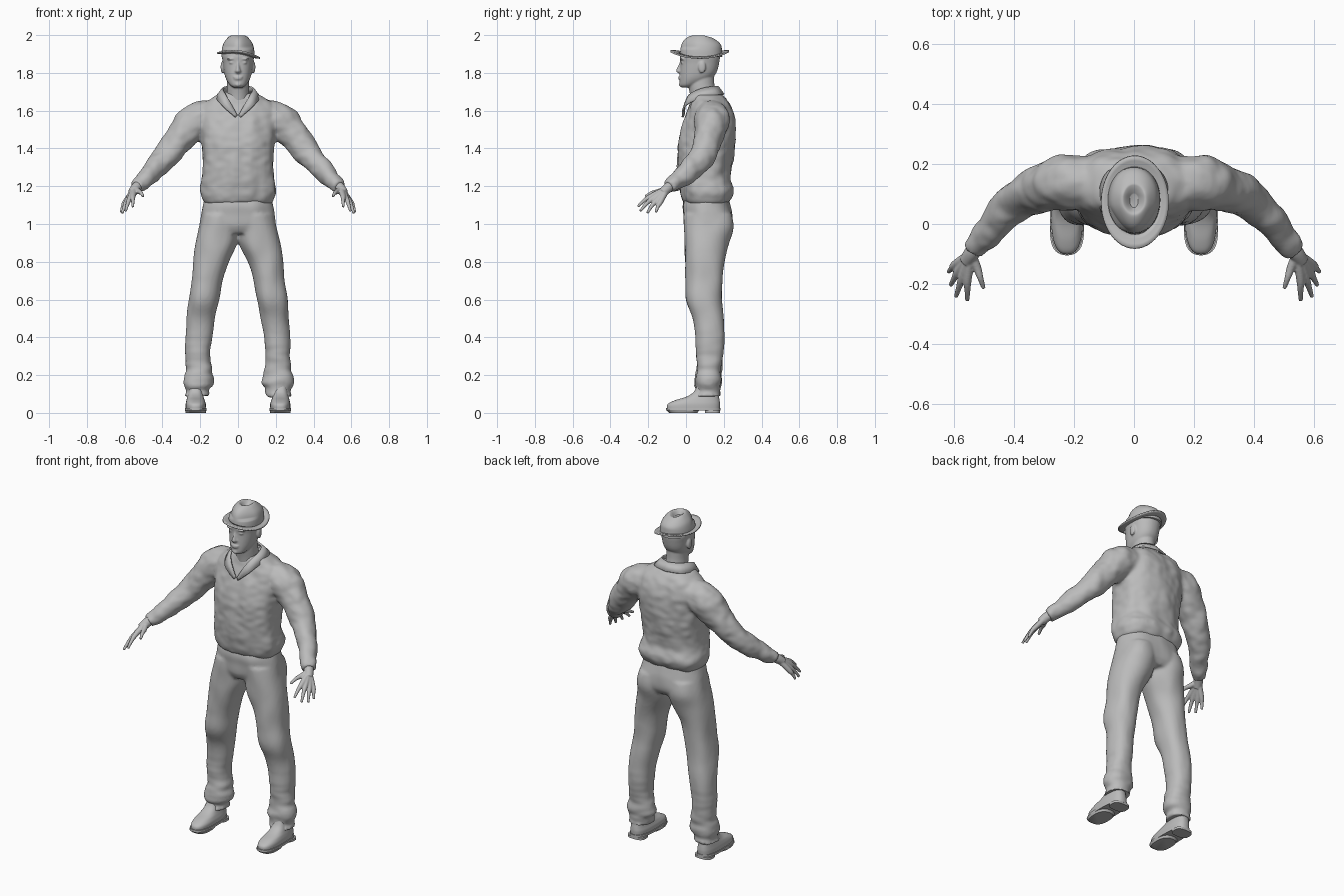
import bpy, bmesh, math
from mathutils import Vector, Matrix, noise

if "Cube" in bpy.data.objects:
    bpy.data.objects.remove(bpy.data.objects["Cube"])

clay = bpy.data.materials.new("plain_grey")
clay.use_nodes = True
GREY = (0.5, 0.5, 0.5, 1)
clay.diffuse_color = GREY
clay.node_tree.nodes["Principled BSDF"].inputs["Base Color"].default_value = GREY


def spline(rows, k=5):
    """Smooth rows of numbers with a Catmull-Rom curve."""
    out = []
    for i in range(len(rows) - 1):
        quad = zip(rows[max(i - 1, 0)], rows[i], rows[i + 1], rows[min(i + 2, len(rows) - 1)])
        quad = list(quad)
        for s in range(k):
            t = s / k
            out.append([b + t * (c - a + t * (2*a - 5*b + 4*c - d + t * (3*b - a - 3*c + d))) / 2
                        for a, b, c, d in quad])
    return out + [list(rows[-1])]


def skin_rings(bm, rings):
    """Bridge rings of points and cap both ends."""
    vs = [[bm.verts.new(p) for p in r] for r in rings]
    n = len(vs[0])
    for a, b in zip(vs, vs[1:]):
        for i in range(n):
            bm.faces.new((a[i], a[(i + 1) % n], b[(i + 1) % n], b[i]))
    bm.faces.new(vs[0])
    bm.faces.new(vs[-1])


def spow(v, p):
    return math.copysign(abs(v) ** (2 / p), v)


def loft(bm, rows, side=1, p=2.4, n=40, k=5):
    """Stack level outlines given as (z, x0, x1, y0, y1)."""
    rings = []
    for z, x0, x1, y0, y1 in spline(rows, k):
        ring = []
        for i in range(n):
            a = math.tau * i / n
            ring.append((side * ((x0 + x1) / 2 + (x1 - x0) / 2 * spow(math.cos(a), p)),
                         (y0 + y1) / 2 + (y1 - y0) / 2 * spow(math.sin(a), p), z))
        rings.append(ring)
    skin_rings(bm, rings)


def centred(rows):
    return [(z, -w, w, y0, y1) for z, w, y0, y1 in rows]


def tube(bm, pts, side=1, n=20):
    """Round limb through points (x, y, z, radius)."""
    path = spline(pts)
    rings = []
    for i, (x, y, z, r) in enumerate(path):
        t = Vector(path[min(i + 1, len(path) - 1)][:3]) - Vector(path[max(i - 1, 0)][:3])
        u = t.cross(Vector((0, 0, 1))).normalized()
        v = t.cross(u).normalized()
        ring = [Vector((x, y, z)) + r * (u * math.cos(math.tau * j / n) + v * math.sin(math.tau * j / n))
                for j in range(n)]
        rings.append([(side * q.x, q.y, q.z) for q in ring])
    skin_rings(bm, rings)


def ball(bm, at, size):
    bmesh.ops.create_uvsphere(bm, u_segments=20, v_segments=12, radius=1,
                              matrix=Matrix.Translation(at) @ Matrix.Diagonal((*size, 1)))


def finish(bm, name, voxel=0, smooth=0, fold=None, solid=0):
    """Turn a bmesh into an object, optionally fused, relaxed and wrinkled."""
    bmesh.ops.recalc_face_normals(bm, faces=bm.faces)
    me = bpy.data.meshes.new(name)
    bm.to_mesh(me)
    bm.free()
    ob = bpy.data.objects.new(name, me)
    bpy.context.collection.objects.link(ob)
    if solid:
        m = ob.modifiers.new("thickness", "SOLIDIFY")
        m.thickness, m.offset = solid, 0
    if voxel:
        m = ob.modifiers.new("fuse", "REMESH")
        m.mode, m.voxel_size = "VOXEL", voxel
        m = ob.modifiers.new("relax", "SMOOTH")
        m.factor, m.iterations = 0.5, smooth
        bpy.context.view_layer.update()
        ev = ob.evaluated_get(bpy.context.evaluated_depsgraph_get())
        me = bpy.data.meshes.new_from_object(ev)
        ob.modifiers.clear()
        ob.data = me
    if fold:
        moves = [v.normal * fold(v.co) for v in me.vertices]
        for v, d in zip(me.vertices, moves):
            v.co += d
    me.materials.clear()
    me.materials.append(clay)
    bpy.ops.object.select_all(action="DESELECT")
    ob.select_set(True)
    bpy.context.view_layer.objects.active = ob
    bpy.ops.object.shade_smooth_by_angle(angle=math.radians(50))
    return ob


# Shirt: torso and sleeves fused, with soft vertical folds
bm = bmesh.new()
loft(bm, centred([(1.11, .175, -.01, .225), (1.14, .19, -.025, .245), (1.18, .2, -.03, .255),
                  (1.25, .187, -.04, .235), (1.35, .187, -.045, .25), (1.45, .195, -.04, .262),
                  (1.55, .2, -.012, .26), (1.62, .19, .015, .24), (1.665, .145, .03, .215),
                  (1.695, .08, .04, .18)]), p=2.5)
for s in (1, -1):
    tube(bm, [(.12, .14, 1.57, .08), (.215, .14, 1.55, .095), (.285, .125, 1.48, .083),
              (.37, .09, 1.37, .07), (.45, .02, 1.285, .058), (.51, -.055, 1.222, .045),
              (.538, -.09, 1.195, .038)], s)


def shirt_fold(p):
    return .009 * noise.noise(Vector((p.x * 14, p.y * 14, p.z * 5))) \
        + .004 * noise.noise(Vector((p.x * 20, p.y * 20, p.z * 28)))


finish(bm, "shirt", .01, 5, shirt_fold)

# Trousers: hips and two legs fused, bunched toward the hems
bm = bmesh.new()
loft(bm, centred([(1.16, .172, .0, .22), (1.1, .184, -.018, .235), (1.05, .194, -.014, .245),
                  (.99, .203, -.01, .245), (.95, .19, .01, .22)]))
LEG = [(1.05, .0, .19, -.01, .24), (.98, -.002, .207, -.012, .248), (.9, .004, .222, -.01, .225),
       (.8, .052, .236, -.005, .203), (.7, .083, .246, -.003, .195), (.6, .1, .262, .0, .192),
       (.5, .12, .272, .035, .2), (.4, .138, .277, .053, .202), (.3, .147, .277, .058, .195),
       (.22, .138, .28, .058, .187), (.16, .128, .294, .045, .187), (.125, .148, .28, .055, .178),
       (.09, .15, .284, .045, .187)]
for s in (1, -1):
    loft(bm, LEG, s, 2.2)


def leg_fold(p):
    low = max(0, 1 - p.z / .45)
    return .007 * noise.noise(Vector((p.x * 11, p.y * 11, p.z * 7))) \
        + .012 * low * noise.noise(Vector((p.x * 9, p.y * 9, p.z * 30)))


finish(bm, "trousers", .01, 4, leg_fold)

# Head: skull, neck and face fused
bm = bmesh.new()
loft(bm, centred([(1.58, .06, .035, .16), (1.68, .06, .022, .158), (1.74, .058, .012, .15),
                  (1.8, .058, .02, .15)]), p=2)
loft(bm, centred([(1.722, .022, -.022, .03), (1.735, .042, -.032, .06), (1.765, .062, -.033, .125),
                  (1.8, .073, -.032, .16), (1.85, .08, -.03, .175), (1.9, .084, -.03, .178),
                  (1.95, .06, .01, .15)]), p=2.2)
loft(bm, centred([(1.797, .012, -.04, .0), (1.808, .018, -.052, .0), (1.82, .013, -.05, .0),
                  (1.85, .008, -.036, .0), (1.875, .01, -.03, .0)]), p=2, n=16)
for at, size in [((0, -.03, 1.778), (.026, .011, .005)), ((0, -.03, 1.768), (.022, .011, .006)),
                 ((0, -.026, 1.738), (.018, .012, .012))]:
    ball(bm, at, size)
for s in (1, -1):
    ball(bm, (s * .034, -.018, 1.874), (.026, .016, .007))
    ball(bm, (s * .033, -.016, 1.854), (.014, .014, .007))
    ball(bm, (s * .083, .085, 1.83), (.009, .02, .032))
finish(bm, "head", .005, 2)

# Collar: folded band running down to the neck opening
TOP = [(0, .168, 1.728), (.06, .14, 1.726), (.08, .08, 1.715), (.065, .02, 1.685),
       (.036, -.004, 1.635), (.004, -.012, 1.575)]
LOW = [(0, .2, 1.685), (.085, .175, 1.685), (.115, .1, 1.672), (.1, .025, 1.645),
       (.072, -.012, 1.615), (.014, -.018, 1.565)]
bm = bmesh.new()
for s in (1, -1):
    edges = [[bm.verts.new((s * x, y, z)) for x, y, z in spline(e, 4)] for e in (TOP, LOW)]
    for i in range(len(edges[0]) - 1):
        bm.faces.new((edges[0][i], edges[0][i + 1], edges[1][i + 1], edges[1][i]))
bmesh.ops.remove_doubles(bm, verts=bm.verts, dist=.001)
finish(bm, "collar", solid=.01)

# Hands: each digit runs from wrist through knuckle to tip
DIGITS = [((.556, -.182, 1.148), (.557, -.256, 1.092)), ((.572, -.172, 1.138), (.595, -.243, 1.068)),
          ((.586, -.155, 1.125), (.613, -.205, 1.058)), ((.597, -.135, 1.117), (.62, -.16, 1.062)),
          ((.525, -.145, 1.172), (.502, -.215, 1.146))]
for s, label in ((1, "left"), (-1, "right")):
    bm = bmesh.new()
    tube(bm, [(.515, -.065, 1.215, .026), (.54, -.095, 1.192, .027), (.56, -.125, 1.165, .024)], s)
    for knuckle, tip in DIGITS:
        middle = [(a + b) / 2 for a, b in zip(knuckle, tip)]
        middle[2] += .006
        tube(bm, [(.545, -.1, 1.187, .017), (*knuckle, .0145), (*middle, .0105), (*tip, .007)], s, 12)
    finish(bm, label + "_hand", .004, 2)

# Shoes: upper, welted sole and heel block
for s, label in ((1, "left"), (-1, "right")):
    bm = bmesh.new()
    loft(bm, [(.015, .172, .276, -.1, .178), (.045, .17, .277, -.098, .18), (.066, .176, .273, -.06, .178),
              (.085, .182, .268, .0, .175), (.11, .185, .265, .04, .175), (.15, .187, .263, .06, .173)], s, 2.6)
    finish(bm, label + "_shoe")
    bm = bmesh.new()
    loft(bm, [(.012, .167, .281, -.105, .182), (.026, .167, .281, -.105, .182)], s, 2.7, k=1)
    loft(bm, [(0, .17, .278, .1, .181), (.014, .17, .278, .1, .181)], s, 3, k=1)
    loft(bm, [(0, .172, .276, -.09, .06), (.014, .167, .281, -.104, .07)], s, 2.6, k=1)
    finish(bm, label + "_sole")

# Hat crown with a sunken top
bm = bmesh.new()
loft(bm, centred([(1.885, .088, -.032, .192), (1.92, .086, -.03, .19), (1.955, .077, -.022, .186),
                  (1.98, .06, -.004, .17), (1.996, .042, .025, .14), (1.992, .03, .04, .125),
                  (1.972, .014, .055, .1)]), p=2.1)
for v in bm.verts:
    # pinch the front of the crown
    if v.co.z > 1.93 and v.co.y < .06:
        v.co.x *= 1 - 4 * (.06 - v.co.y)
    if v.co.y > .1:
        v.co.z -= max(0, v.co.z - 1.93) * (v.co.y - .1) * 4
finish(bm, "hat_crown")

# Hat brim, tilted and curled up fore and aft
bm = bmesh.new()
rings = []
for t in (.7, .8, .9, 1):
    ring = []
    for i in range(48):
        a = math.tau * i / 48
        x, y = .113 * t * math.cos(a), .155 * t * math.sin(a)
        ring.append(bm.verts.new((x + .003, y + .073, 1.892 - .12 * x + 1.0 * y * y)))
    rings.append(ring)
for a, b in zip(rings, rings[1:]):
    for i in range(48):
        bm.faces.new((a[i], a[(i + 1) % 48], b[(i + 1) % 48], b[i]))
finish(bm, "hat_brim", solid=.008)
